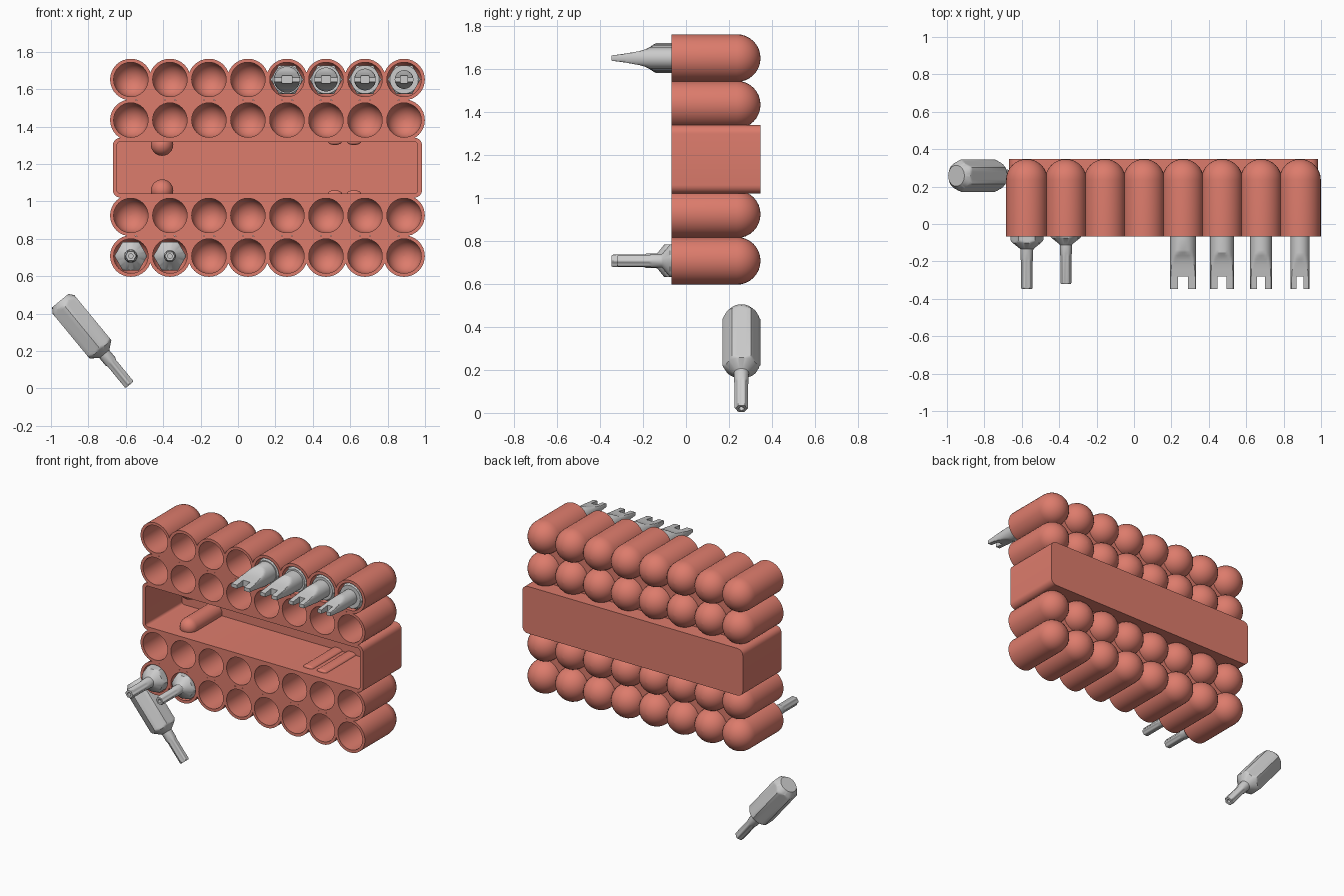
import bpy, bmesh
from math import sin, cos, pi, radians, sqrt
from mathutils import Matrix, Vector

if "Cube" in bpy.data.objects:
    bpy.data.objects.remove(bpy.data.objects["Cube"])

red = bpy.data.materials.new("red_plastic")
red.diffuse_color = (0.72, 0.2, 0.15, 1)
red.use_nodes = True
red.node_tree.nodes["Principled BSDF"].inputs["Base Color"].default_value = red.diffuse_color

FRONT, BACK = -0.067, 0.347
XS = [-0.573 + 0.2087 * i for i in range(8)]
ROWS = [1.652, 1.435, 0.925, 0.708]
R_OUT, R_IN = 0.111, 0.092


def loft(bm, rings):
    """Skin a list of equal-length point rings and cap both ends."""
    vs = [[bm.verts.new(p) for p in ring] for ring in rings]
    n = len(vs[0])
    for a, b in zip(vs, vs[1:]):
        for i in range(n):
            bm.faces.new((a[i], a[(i + 1) % n], b[(i + 1) % n], b[i]))
    bm.faces.new(vs[0][::-1])
    bm.faces.new(vs[-1])


def finish(name, bm, mat=None):
    bmesh.ops.remove_doubles(bm, verts=bm.verts, dist=1e-5)
    bmesh.ops.dissolve_degenerate(bm, edges=bm.edges, dist=1e-5)
    bmesh.ops.recalc_face_normals(bm, faces=bm.faces)
    me = bpy.data.meshes.new(name)
    bm.to_mesh(me)
    bm.free()
    ob = bpy.data.objects.new(name, me)
    bpy.context.collection.objects.link(ob)
    if mat:
        me.materials.append(mat)
    bpy.ops.object.select_all(action='DESELECT')
    ob.select_set(True)
    bpy.context.view_layer.objects.active = ob
    bpy.ops.object.shade_smooth_by_angle(angle=radians(30))
    return ob


def circle(x, z, y, rx, rz=None, n=32):
    rz = rx if rz is None else rz
    return [(x + rx * cos(2 * pi * i / n), y, z + rz * sin(2 * pi * i / n)) for i in range(n)]


def prism(bm, pts, y0, y1):
    loft(bm, [[(x, y, z) for x, z in pts] for y in (y0, y1)])


# Rows of round-bottomed cups
ARC = [pi / 2 * i / 8 for i in range(9)]
YC = BACK - R_OUT
for k, z in enumerate(ROWS):
    bm = bmesh.new()
    for x in XS:
        outer = [circle(x, z, YC + R_OUT * cos(a), max(R_OUT * sin(a), 5e-4)) for a in ARC]
        inner = [circle(x, z, YC + R_IN * cos(a), max(R_IN * sin(a), 5e-4)) for a in reversed(ARC)]
        loft(bm, outer + [circle(x, z, FRONT, R_OUT), circle(x, z, FRONT, R_IN)] + inner)
    finish(f"cup_row_{k + 1}", bm, red)

# Webs closing the gaps between the cups and beside the tray
bm = bmesh.new()
for a, b in zip(XS, XS[1:]):
    x = (a + b) / 2
    for z in ((ROWS[0] + ROWS[1]) / 2, (ROWS[2] + ROWS[3]) / 2):
        s = 0.075
        prism(bm, [(x + s, z), (x, z + s), (x - s, z), (x, z - s)], FRONT, YC)
    for z, h in ((1.335, 0.075), (1.025, -0.075)):
        prism(bm, [(x - 0.06, z), (x + 0.06, z), (x, z + h)], FRONT, YC)
finish("webs", bm, red)


# Middle tray, open at the front
def round_rect(x0, x1, z0, z1, r, y):
    pts = []
    for cx, cz, a0 in ((x1 - r, z1 - r, 0), (x0 + r, z1 - r, 90), (x0 + r, z0 + r, 180), (x1 - r, z0 + r, 270)):
        for i in range(7):
            a = radians(a0 + 15 * i)
            pts.append((cx + r * cos(a), y, cz + r * sin(a)))
    return pts


outer = (-0.669, 0.984, 1.021, 1.34, 0.04)
inner = (-0.647, 0.961, 1.043, 1.319, 0.018)
bm = bmesh.new()
loft(bm, [round_rect(*outer, BACK), round_rect(*outer, FRONT),
          round_rect(*inner, FRONT), round_rect(*inner, BACK - 0.022)])
finish("tray", bm, red)

# Holding ribs on the floor and roof of the tray
bm = bmesh.new()
for z, s in ((1.043, 1), (1.319, -1)):
    for x, rx, rz, lift, nose in ((-0.406, 0.06, 0.06, 0.015, 0.06),
                                  (0.518, 0.037, 0.017, 0, 0.015), (0.62, 0.037, 0.017, 0, 0.015)):
        rings = [circle(x, z + s * lift, nose * (1 - cos(a)), max(rx * sin(a), 5e-4), max(rz * sin(a), 3e-4), 24)
                 for a in ARC]
        # keep each rib from poking through the outside wall
        rings.append(circle(x, z + s * lift, BACK - 0.015, rx, rz, 24))
        lim = z - s * 0.015
        rings = [[(px, py, max(pz, lim) if s > 0 else min(pz, lim)) for px, py, pz in r] for r in rings]
        loft(bm, rings)
finish("tray_ribs", bm, red)

# Driver bits: sections measured along the bit axis from the shank end
N = 48
ANG = [2 * pi * i / N for i in range(N)]
AP = 0.088 * sqrt(3) / 2


def hex_ring(d, limit):
    """Hexagon trimmed by a circle, as a turned chamfer leaves it."""
    out = []
    for t in ANG:
        r = min(AP / cos(t % (pi / 3) - pi / 6), limit)
        out.append((r * cos(t), r * sin(t), d))
    return out


def star_ring(d, r, lobe=0.0):
    return [(r * (1 + lobe * cos(6 * t)) * cos(t), r * (1 + lobe * cos(6 * t)) * sin(t), d) for t in ANG]


SHANK = [hex_ring(0, 0.056), hex_ring(0.025, 0.076), hex_ring(0.033, 0.082), hex_ring(0.043, 0.09)]


def pin_bit(name, m, r):
    bm = bmesh.new()
    loft(bm, SHANK + [hex_ring(0.322, 0.09), hex_ring(0.33, 0.082), hex_ring(0.337, 0.076), hex_ring(0.37, 0.035),
                      star_ring(0.375, r * 1.1), star_ring(0.42, r * 1.1), star_ring(0.435, r * 0.93, 0.09),
                      star_ring(0.577, r * 0.93, 0.09), star_ring(0.583, r * 0.82, 0.06),
                      star_ring(0.583, 0.012), star_ring(0.555, 0.012)])
    bm.transform(m)
    finish(name, bm)


def blade_ring(d, r, h, x0=-1, x1=1):
    """Round section flattened to half thickness h and trimmed in width."""
    return [(min(max(r * cos(t), x0), x1), min(max(r * sin(t), -h), h), d) for t in ANG]


def fork_bit(name, m, r, slot):
    bm = bmesh.new()
    taper = [(0.303, 0.08), (0.375, 0.072), (0.388, 0.063), (0.405, 0.051), (0.425, 0.041),
             (0.455, 0.032), (0.485, 0.027), (0.518, 0.021)]
    loft(bm, SHANK + [hex_ring(0.296, 0.09), hex_ring(0.303, 0.076)] + [blade_ring(d, r, h) for d, h in taper])
    for x0, x1 in ((slot, 1), (-1, -slot)):
        loft(bm, [blade_ring(d, r, h, x0, x1) for d, h in ((0.518, 0.021), (0.583, 0.012))])
    bm.transform(m)
    finish(name, bm)


def place(u, axis, origin):
    u, axis = Vector(u), Vector(axis).normalized()
    v = axis.cross(u)
    m = Matrix((u, v, axis)).transposed().to_4x4()
    m.translation = origin
    return m


for i, (x, r, slot) in enumerate(zip(XS[4:], (0.07, 0.064, 0.058, 0.05), (0.026, 0.024, 0.022, 0.019))):
    fork_bit(f"fork_bit_{i + 1}", place((1, 0, 0), (0, -1, 0), (x, 0.236, ROWS[0])), r, slot)

for i, (x, y, r) in enumerate(((XS[0], 0.236, 0.031), (XS[1], 0.262, 0.029))):
    pin_bit(f"star_bit_{i + 1}", place((1, 0, 0), (0, -1, 0), (x, y, ROWS[3])), r)

# Loose bit beside the holder
pin_bit("loose_star_bit", place((0, 1, 0), (0.635, 0, -0.772), (-0.95, 0.258, 0.47)), 0.031)
